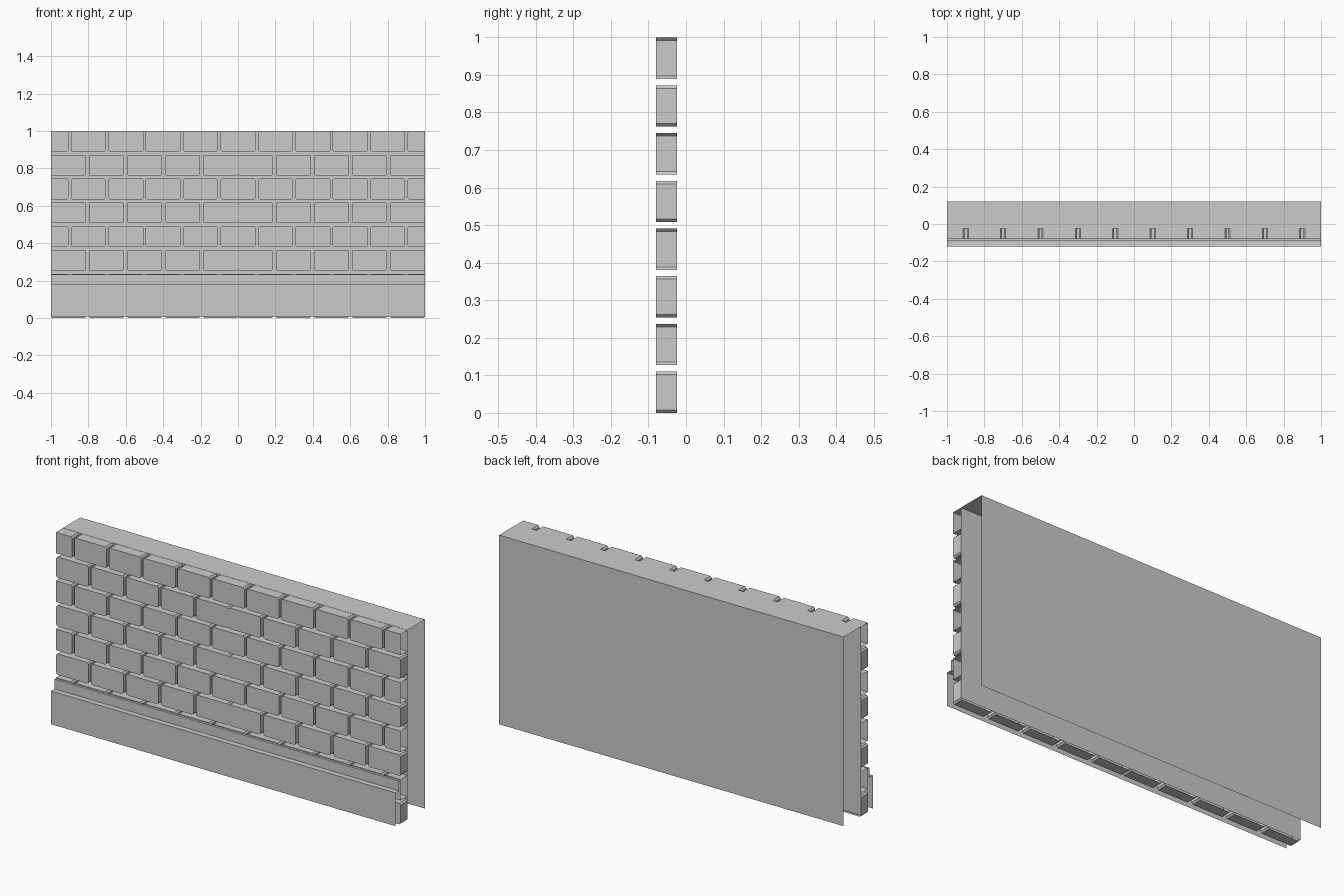
import bpy
import bmesh

if "Cube" in bpy.data.objects:
    bpy.data.objects.remove(bpy.data.objects["Cube"], do_unlink=True)

# One plain grey for the whole wall
GREY = (0.6, 0.6, 0.6, 1)
grey = bpy.data.materials.new("wall_grey")
grey.use_nodes = True
grey.diffuse_color = GREY
grey.node_tree.nodes["Principled BSDF"].inputs["Base Color"].default_value = GREY

MORTAR_Y, BRICK_Y, LEDGE_Y, SKIRT_Y, BACK_Y = -0.024, -0.08, -0.092, -0.121, 0.121
BASE_Z, TOP_Z = 0.008, 1.0
ROWS, ROW_STEP, BRICK_H = 8, 0.127, 0.11
BRICK_W, CHAMFER = 0.188, 0.008


def finish(name, bm):
    mesh = bpy.data.meshes.new(name)
    bm.to_mesh(mesh)
    bm.free()
    mesh.materials.append(grey)
    obj = bpy.data.objects.new(name, mesh)
    bpy.context.collection.objects.link(obj)


def sweep(name, profile):
    """Open sheet: a (y, z) profile swept along the wall's length."""
    bm = bmesh.new()
    pairs = [[bm.verts.new((x, y, z)) for x in (-1, 1)] for y, z in profile]
    for a, b in zip(pairs, pairs[1:]):
        bm.faces.new((a[0], a[1], b[1], b[0]))
    finish(name, bm)


def end_points(x, inward, z0, z1, is_open):
    """Outline points of one brick end, from bottom to top."""
    if is_open:
        return [(x, z0), (x, z1)]
    c = CHAMFER
    return [(x + inward * c, z0), (x, z0 + c), (x, z1 - c), (x + inward * c, z1)]


def add_brick(bm, x0, x1, z0, open_left=False, open_right=False):
    """Chamfered brick without a back; an open end has no wall."""
    z1 = z0 + BRICK_H
    right = end_points(x1, -1, z0, z1, open_right)
    left = end_points(x0, 1, z0, z1, open_left)[::-1]
    outline = right + left
    front = [bm.verts.new((x, BRICK_Y, z)) for x, z in outline]
    back = [bm.verts.new((x, MORTAR_Y, z)) for x, z in outline]
    bm.faces.new(front)
    n = len(outline)
    for i in range(n):
        j = (i + 1) % n
        if (open_right and i == 0) or (open_left and i == n - 2 and j == n - 1):
            continue
        bm.faces.new((front[i], back[i], back[j], front[j]))


# Back sheet, top and mortar sheet, open at the ends and below
sweep("wall_casing", [(MORTAR_Y, BASE_Z), (MORTAR_Y, TOP_Z),
                      (BACK_Y, TOP_Z), (BACK_Y, BASE_Z)])

# Stepped skirting along the foot of the wall
sweep("base_skirting", [(SKIRT_Y, BASE_Z), (SKIRT_Y, 0.182), (LEDGE_Y, 0.182),
                        (LEDGE_Y, 0.233), (BRICK_Y, 0.233)])

# Brick courses: two panels side by side, every other course staggered
for row in range(ROWS):
    bm = bmesh.new()
    z = row * ROW_STEP
    for start in (-1, 0):
        if row % 2 == 0:
            step = (1 - BRICK_W) / 4
            for k in range(5):
                add_brick(bm, start + k * step, start + k * step + BRICK_W, z)
        else:
            half = BRICK_W / 2
            add_brick(bm, start, start + half, z, open_left=True)
            for k in range(1, 5):
                mid = start + k / 5
                add_brick(bm, mid - half, mid + half, z)
            add_brick(bm, start + 1 - half, start + 1, z, open_right=True)
    finish(f"brick_course_{row + 1}", bm)
